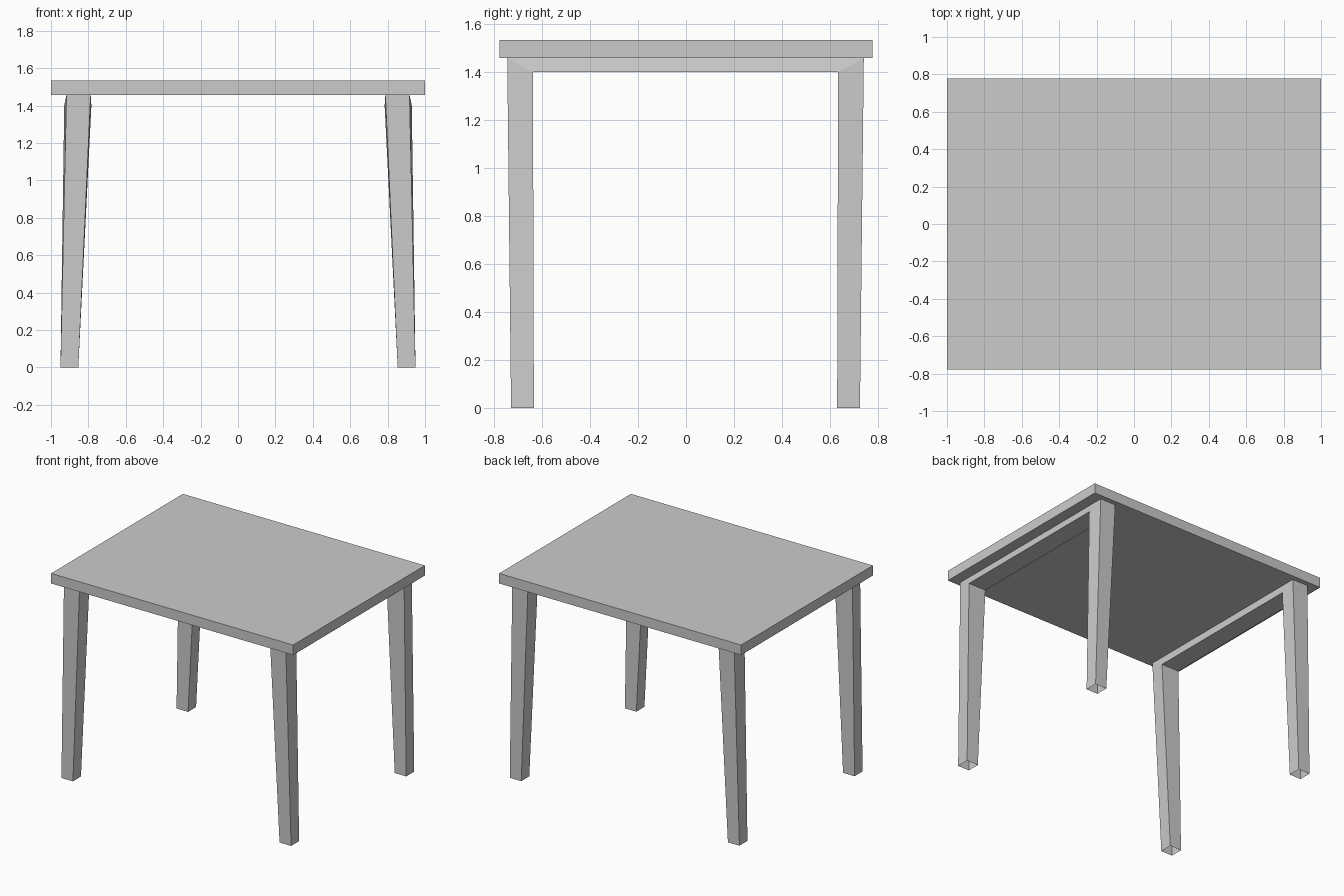
import bpy, bmesh

if "Cube" in bpy.data.objects:
    bpy.data.objects.remove(bpy.data.objects["Cube"])


def make_object(name, bm):
    bmesh.ops.recalc_face_normals(bm, faces=bm.faces[:])
    mesh = bpy.data.meshes.new(name)
    bm.to_mesh(mesh)
    bm.free()
    obj = bpy.data.objects.new(name, mesh)
    bpy.context.collection.objects.link(obj)
    return obj


# Flat rectangular top
bm = bmesh.new()
bmesh.ops.create_cube(bm, size=1)
for v in bm.verts:
    v.co.x *= 2.0
    v.co.y *= 1.555
    v.co.z = 1.4955 + v.co.z * 0.075
make_object("table_top", bm)


# Each pair of legs and its rail: one four-sided tube with mitred corners.
# Section points: (x, y, z) for outer edge pair then inner edge pair.
foot = [(0.949, 0.727, 0), (0.854, 0.727, 0), (0.854, 0.632, 0), (0.949, 0.632, 0)]
mitre = [(0.917, 0.743, 1.458), (0.788, 0.743, 1.458),
         (0.784, 0.636, 1.40), (0.929, 0.636, 1.40)]


def leg_frame(name, side):
    bm = bmesh.new()
    path = [(foot, -1), (mitre, -1), (mitre, 1), (foot, 1)]
    rings = [[bm.verts.new((side * x, s * y - 0.002, z)) for x, y, z in sec]
             for sec, s in path]
    # Feet stay open, like hollow legs
    for a, b in zip(rings, rings[1:]):
        for i in range(4):
            j = (i + 1) % 4
            bm.faces.new((a[i], a[j], b[j], b[i]))
    return make_object(name, bm)


leg_frame("right_leg_frame", 1)
leg_frame("left_leg_frame", -1)
